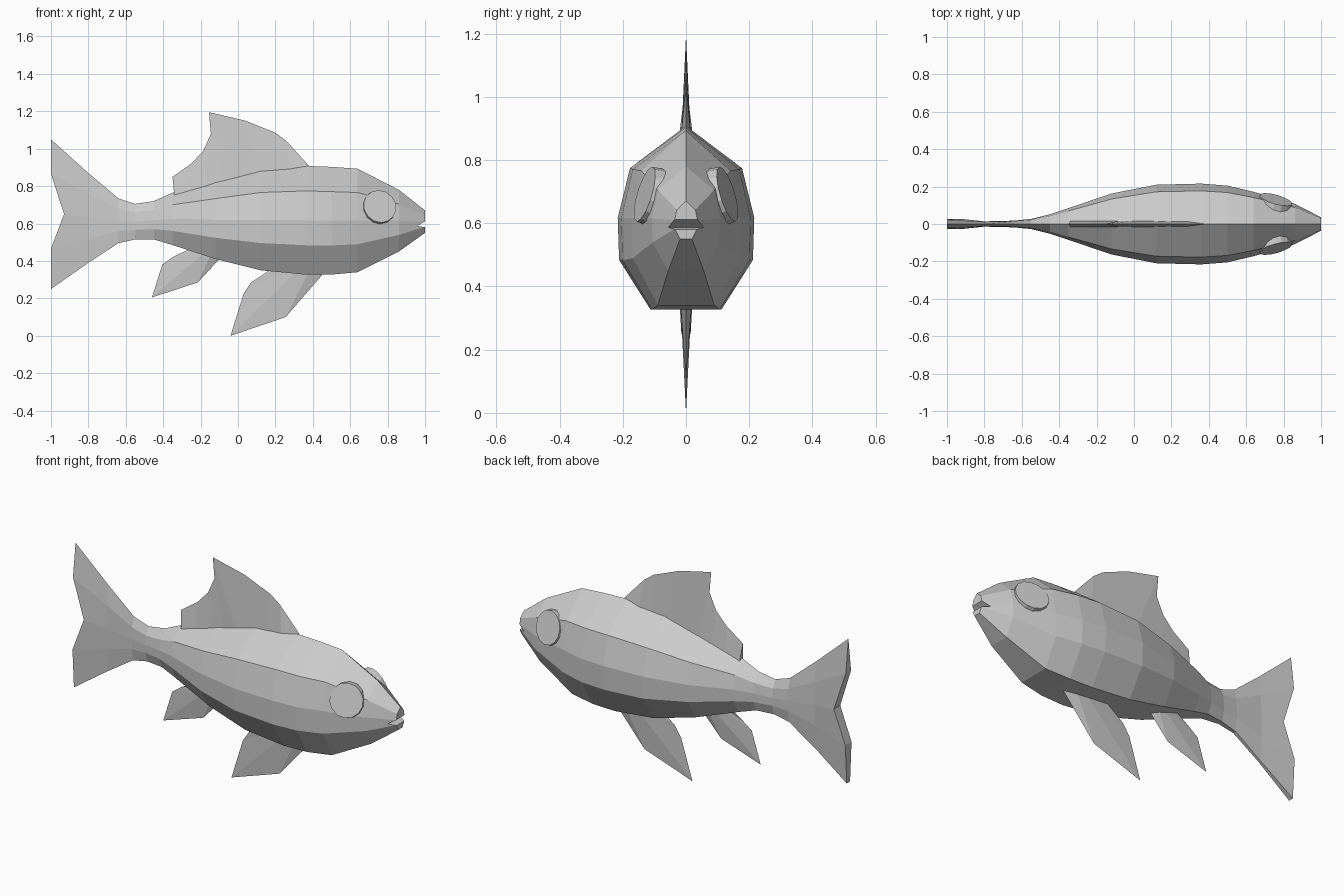
import bpy, bmesh, math
from mathutils import Vector

if "Cube" in bpy.data.objects:
    bpy.data.objects.remove(bpy.data.objects["Cube"])


def make_object(name, bm):
    bmesh.ops.recalc_face_normals(bm, faces=bm.faces)
    me = bpy.data.meshes.new(name)
    bm.to_mesh(me)
    bm.free()
    ob = bpy.data.objects.new(name, me)
    bpy.context.collection.objects.link(ob)
    return ob


# Body and tail: one loft of nine-sided sections (x, bottom, top, half width)
STATIONS = [
    (-1.00, 0.25, 1.05, 0.028), (-0.80, 0.39, 0.87, 0.014),
    (-0.64, 0.495, 0.735, 0.018), (-0.55, 0.515, 0.705, 0.027),
    (-0.45, 0.515, 0.72, 0.052), (-0.35, 0.485, 0.765, 0.085),
    (-0.12, 0.41, 0.83, 0.163), (0.12, 0.35, 0.89, 0.21),
    (0.36, 0.327, 0.908, 0.216), (0.50, 0.327, 0.903, 0.205),
    (0.64, 0.34, 0.893, 0.172), (0.86, 0.45, 0.78, 0.108),
    (1.00, 0.55, 0.67, 0.036)]
# Section half: (height fraction, width fraction)
SECTION = [(1, 0), (0.77, 0.82), (0.5, 1), (0.27, 0.98), (0, 0.52)]
SECTION += [(h, -w) for h, w in reversed(SECTION[1:])]

bm = bmesh.new()
rings = []
for x, lo, hi, half in STATIONS:
    ring = []
    for h, w in SECTION:
        # the tail edge is notched at mid height
        dx = 0.07 if x == -1 and h == 0.5 else 0
        ring.append(bm.verts.new((x + dx, half * w, lo + (hi - lo) * h)))
    rings.append(ring)
n = len(SECTION)
for a, b in zip(rings, rings[1:]):
    for i in range(n):
        j = (i + 1) % n
        bm.faces.new((a[i], a[j], b[j], b[i]))
bm.faces.new(rings[-1])
# tail end closed with strips between left and right
end = rings[0]
bm.faces.new((end[0], end[1], end[8]))
for i in range(1, 4):
    bm.faces.new((end[i], end[i + 1], end[8 - i], end[9 - i]))
body = make_object("fish_body", bm)

# Mouth: wedge cut into the snout
bm = bmesh.new()
wedge = [(1.03, 0.575), (1.03, 0.63), (0.96, 0.587)]
sides = [[bm.verts.new((x, y, z)) for x, z in wedge] for y in (-0.2, 0.2)]
bm.faces.new(sides[0])
bm.faces.new(sides[1])
for i in range(3):
    j = (i + 1) % 3
    bm.faces.new((sides[0][i], sides[0][j], sides[1][j], sides[1][i]))
cutter = make_object("mouth_cutter", bm)
cutter.hide_render = True
cutter.hide_set(True)
mod = body.modifiers.new("mouth", 'BOOLEAN')
mod.operation = 'DIFFERENCE'
mod.solver = 'EXACT'
mod.object = cutter


# Fins: thick root tapering to a sharp outer edge
def fin(name, outer, root_start, root_end, t=0.018):
    bm = bmesh.new()
    a, b = Vector(root_start), Vector(root_end)
    last = len(outer) - 1
    edge = [bm.verts.new((x, 0, z)) for x, z in outer]
    roots = []
    for s in (-t, t):
        pts = [a.lerp(b, i / last) for i in range(last + 1)]
        roots.append([bm.verts.new((p.x, s, p.y)) for p in pts])
    for r in roots:
        for i in range(last):
            bm.faces.new((r[i], r[i + 1], edge[i + 1], edge[i]))
    for i in range(last):
        bm.faces.new((roots[0][i], roots[0][i + 1], roots[1][i + 1], roots[1][i]))
    for i in (0, last):
        bm.faces.new((roots[0][i], roots[1][i], edge[i]))
    return make_object(name, bm)


fin("dorsal_fin",
    [(-0.35, 0.85), (-0.25, 0.92), (-0.185, 0.99), (-0.145, 1.08),
     (-0.155, 1.195), (0.04, 1.15), (0.2, 1.085), (0.26, 1.04), (0.38, 0.908)],
    (-0.34, 0.74), (0.37, 0.87))
fin("pelvic_fin",
    [(0.16, 0.345), (0.07, 0.285), (0.03, 0.225), (-0.04, 0.0),
     (0.255, 0.10), (0.45, 0.325)],
    (0.16, 0.37), (0.44, 0.35))
fin("anal_fin",
    [(-0.26, 0.46), (-0.35, 0.42), (-0.405, 0.38), (-0.46, 0.205),
     (-0.215, 0.285), (-0.10, 0.41)],
    (-0.26, 0.49), (-0.11, 0.43))

# Eyes: shallow discs lying on the cheeks
for side, label in ((-1, "right_eye"), (1, "left_eye")):
    bm = bmesh.new()
    bmesh.ops.create_cone(bm, cap_ends=True, segments=14, radius1=0.096,
                          radius2=0.09, depth=0.05)
    normal = Vector((0.28, side, 0.3))
    bmesh.ops.rotate(bm, verts=bm.verts,
                     matrix=normal.to_track_quat('Z', 'Y').to_matrix())
    bmesh.ops.translate(bm, verts=bm.verts, vec=(0.752, side * 0.108, 0.685))
    make_object(label, bm)
